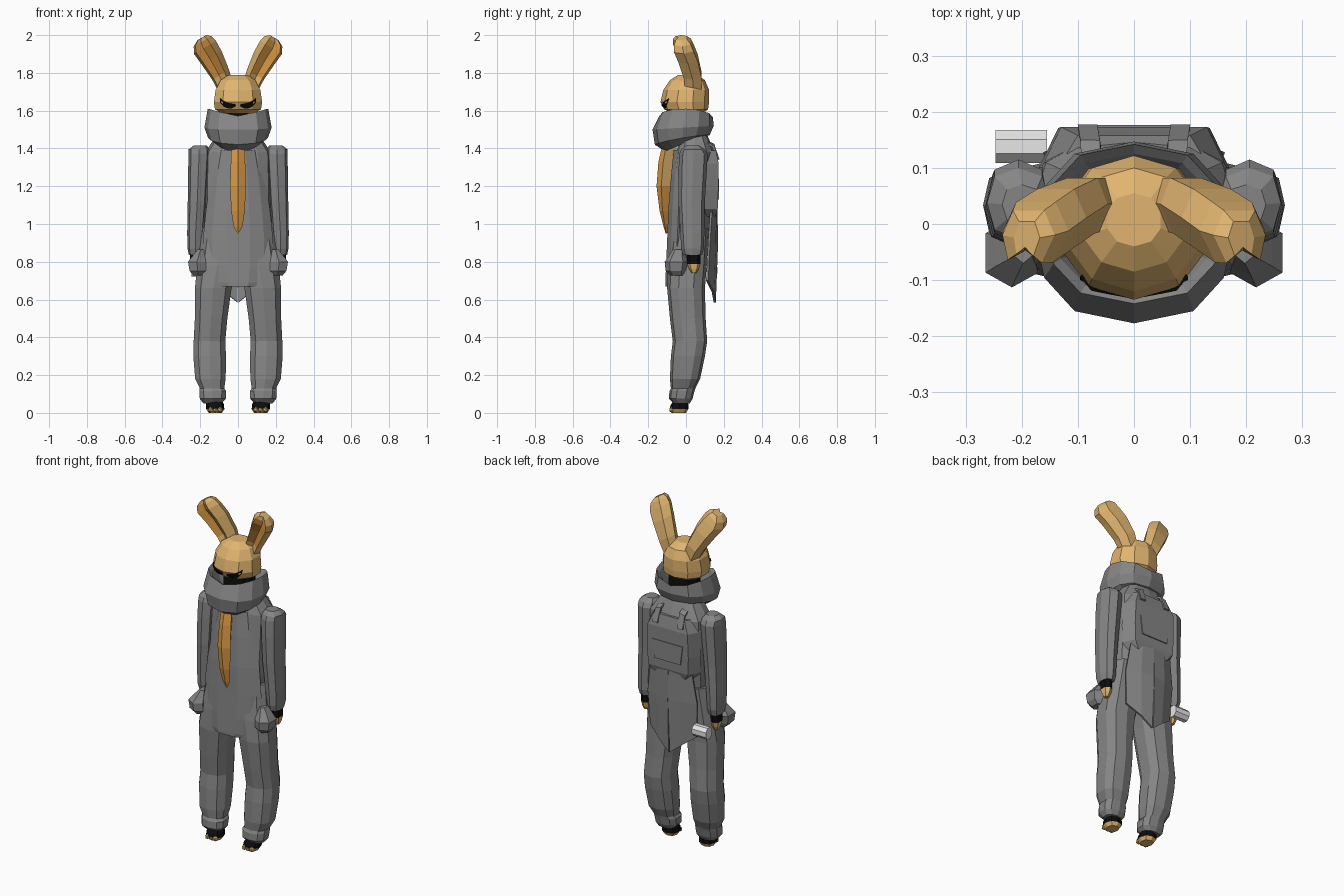
import bpy, bmesh, math
from mathutils import Vector
from mathutils.bvhtree import BVHTree


def material(name, rgb):
    m = bpy.data.materials.new(name)
    m.diffuse_color = (*rgb, 1)
    return m


GREY = material("cloth grey", (0.235, 0.235, 0.235))
TAN = material("fur tan", (0.75, 0.46, 0.16))
ORANGE = material("inner orange", (0.73, 0.33, 0.06))
BLACK = material("black", (0.004, 0.004, 0.004))
PALE = material("pale grey", (0.8, 0.8, 0.8))


def finish(name, bm, mats, rule=None):
    bmesh.ops.recalc_face_normals(bm, faces=bm.faces)
    bm.normal_update()
    if rule:
        for f in bm.faces:
            f.material_index = rule(f)
    me = bpy.data.meshes.new(name)
    bm.to_mesh(me)
    bm.free()
    for m in mats:
        me.materials.append(m)
    ob = bpy.data.objects.new(name, me)
    bpy.context.collection.objects.link(ob)
    return ob


def loft(name, rings, mats, rule=None, loop=False):
    """Skin closed rings of equal size; cap the ends or join last to first."""
    bm = bmesh.new()
    vs = [[bm.verts.new(p) for p in r] for r in rings]
    n = len(vs[0])
    pairs = list(zip(vs, vs[1:])) + ([(vs[-1], vs[0])] if loop else [])
    for a, b in pairs:
        for i in range(n):
            j = (i + 1) % n
            bm.faces.new((a[i], a[j], b[j], b[i]))
    if not loop:
        bm.faces.new(vs[0])
        bm.faces.new(vs[-1])
    return finish(name, bm, mats, rule)


def panel(name, rows, mat, thick=0.012):
    """Open sheet through rows of points, given a thickness."""
    bm = bmesh.new()
    vs = [[bm.verts.new(p) for p in r] for r in rows]
    for a, b in zip(vs, vs[1:]):
        for i in range(len(a) - 1):
            bm.faces.new((a[i], a[i + 1], b[i + 1], b[i]))
    ob = finish(name, bm, [mat])
    mod = ob.modifiers.new("thickness", 'SOLIDIFY')
    mod.thickness = thick
    mod.offset = 0
    return ob


def ring(x0, x1, y0, y1, z, n=8, power=0.8):
    """Rounded-box ring between bounds."""
    pts = []
    for i in range(n):
        a = -math.pi / 2 + i * 2 * math.pi / n
        c, s = math.cos(a), math.sin(a)
        c = math.copysign(abs(c) ** power, c)
        s = math.copysign(abs(s) ** power, s)
        pts.append(((x0 + x1) / 2 + c * (x1 - x0) / 2,
                    (y0 + y1) / 2 + s * (y1 - y0) / 2, z))
    return pts


def mirrored(rings, s):
    return [[(p[0] * s, p[1], p[2]) for p in r] for r in rings]


# head with pointed muzzle and a flat underside
head_spec = [(0.09, -0.07, 0.085, 1.585), (0.128, -0.115, 0.117, 1.607),
             (0.134, -0.135, 0.122, 1.645), (0.124, -0.12, 0.122, 1.71),
             (0.096, -0.085, 0.1, 1.762), (0.05, -0.04, 0.055, 1.79)]
head = loft("head", [ring(-w, w, a, b, z, 10, 0.95) for w, a, b, z in head_spec], [TAN])
hb = bmesh.new()
hb.from_mesh(head.data)
tree = BVHTree.FromBMesh(hb)
hb.free()


def on_face(x, z, off=0.004):
    hit = tree.ray_cast(Vector((x, -1, z)), Vector((0, 1, 0)))[0]
    return (x, hit.y - off, z)


# ears with hollow orange fronts
ear_axis = [(0.055, 0.035, 1.70, 0.042, 0.048), (0.092, 0.03, 1.79, 0.052, 0.055),
            (0.140, 0.005, 1.88, 0.064, 0.060), (0.175, -0.018, 1.935, 0.068, 0.060),
            (0.188, -0.025, 1.967, 0.054, 0.052), (0.191, -0.028, 1.987, 0.027, 0.034)]
ear_cut = [(-1, 0.1), (-0.5, -0.85), (0.15, -0.4), (0.8, -0.75), (1, 0.1), (0.6, 0.95), (-0.6, 0.95)]
side_dir = (0.86, -0.5)
for s, tag in ((1, "right"), (-1, "left")):
    rings = [[(x + u * w * side_dir[0], y + v * d, z + u * w * side_dir[1]) for u, v in ear_cut]
             for x, y, z, w, d in ear_axis]
    ear = loft("ear_" + tag, mirrored(rings, s), [TAN, ORANGE])
    for p in ear.data.polygons:
        p.material_index = int(7 <= p.index < 28 and p.index % 7 in (1, 2))

    # slanted eye and brow plates
    xs = [0.014, 0.035, 0.055, 0.075, 0.094]
    low, top = [1.622, 1.612, 1.614, 1.622, 1.645], [1.632, 1.636, 1.640, 1.65, 1.664]
    panel("eye_" + tag, [[on_face(s * x, z) for x, z in zip(xs, e)] for e in (low, top)], BLACK, 0.006)

    # sleeves with peaked shoulders
    sleeve = [ring(0.19, 0.26, -0.015, 0.085, 0.835), ring(0.185, 0.267, -0.025, 0.095, 0.87),
              ring(0.18, 0.269, -0.03, 0.097, 0.95), ring(0.165, 0.266, -0.04, 0.10, 1.12),
              ring(0.155, 0.264, -0.04, 0.11, 1.28), ring(0.15, 0.262, -0.035, 0.115, 1.37),
              ring(0.15, 0.262, -0.025, 0.10, 1.395), ring(0.165, 0.235, 0.0, 0.07, 1.415)]
    loft("sleeve_" + tag, mirrored(sleeve, s), [GREY])

    # gloved hand with bare fingers
    hand = [ring(0.215, 0.242, 0.03, 0.055, 0.74, 6), ring(0.207, 0.25, 0.016, 0.068, 0.762, 6),
            ring(0.203, 0.255, 0.006, 0.076, 0.788, 6), ring(0.2, 0.257, 0.002, 0.078, 0.85, 6)]
    loft("hand_" + tag, mirrored(hand, s), [TAN, BLACK],
         lambda f: int(f.calc_center_median().z > 0.78))

    # hip pouch
    pouch = [ring(0.18, 0.24, -0.085, -0.01, 0.728, 6), ring(0.165, 0.262, -0.108, 0.0, 0.752, 6),
             ring(0.165, 0.27, -0.113, 0.01, 0.80, 6), ring(0.17, 0.25, -0.095, 0.0, 0.825, 6),
             ring(0.18, 0.215, -0.07, -0.01, 0.865, 6)]
    loft("hip_pouch_" + tag, mirrored(pouch, s), [GREY])

    # baggy trouser leg with gathered cuff
    leg = [ring(0.085, 0.185, -0.065, 0.02, 0.05, 10), ring(0.062, 0.205, -0.09, 0.035, 0.075, 10),
           ring(0.06, 0.208, -0.088, 0.045, 0.115, 10), ring(0.07, 0.205, -0.08, 0.05, 0.13, 10),
           ring(0.062, 0.23, -0.085, 0.075, 0.18, 10), ring(0.06, 0.24, -0.08, 0.10, 0.30, 10),
           ring(0.064, 0.238, -0.07, 0.112, 0.38, 10), ring(0.053, 0.232, -0.085, 0.104, 0.50, 10),
           ring(0.03, 0.232, -0.10, 0.10, 0.66, 10), ring(0.0, 0.22, -0.095, 0.11, 0.78, 10),
           ring(-0.01, 0.19, -0.07, 0.12, 0.98, 10)]
    loft("trouser_leg_" + tag, mirrored(leg, s), [GREY])

    # foot wrap and bare toes
    foot = [ring(0.085, 0.155, -0.075, 0.0, 0.0), ring(0.072, 0.168, -0.088, 0.012, 0.02),
            ring(0.075, 0.17, -0.08, 0.012, 0.045), ring(0.085, 0.165, -0.06, 0.01, 0.07)]
    loft("foot_" + tag, mirrored(foot, s), [TAN, BLACK],
         lambda f: int(f.calc_center_median().z > 0.015))
    for k, x in enumerate((0.095, 0.12, 0.145)):
        bm = bmesh.new()
        bmesh.ops.create_icosphere(bm, subdivisions=1, radius=0.016)
        bmesh.ops.translate(bm, verts=bm.verts, vec=(s * x, -0.075, 0.016))
        finish(f"toe_{tag}_{k + 1}", bm, [TAN])

    # half of the split coat tail
    tail = [[(0, 0.160, 1.10), (0.07, 0.158, 1.10), (0.13, 0.135, 1.10)],
            [(0, 0.164, 0.90), (0.08, 0.152, 0.90), (0.16, 0.122, 0.90)],
            [(0.003, 0.152, 0.585), (0.07, 0.142, 0.64), (0.15, 0.112, 0.70)]]
    panel("coat_tail_" + tag, mirrored(tail, s), GREY)

    # shoulder strap over the back
    strap = [[(0.055, 0.06, 1.46), (0.09, 0.06, 1.455)],
             [(0.06, 0.145, 1.42), (0.095, 0.145, 1.41)], [(0.065, 0.172, 1.34), (0.10, 0.172, 1.34)]]
    panel("strap_" + tag, mirrored(strap, s), GREY)

# jacket body
body = [(0.16, -0.08, 0.12, 0.88), (0.178, -0.088, 0.135, 1.02), (0.18, -0.075, 0.15, 1.15),
        (0.178, -0.06, 0.155, 1.30), (0.175, -0.05, 0.15, 1.38), (0.14, -0.04, 0.13, 1.43),
        (0.09, -0.03, 0.10, 1.50)]
loft("jacket_body", [ring(-w, w, a, b, z, 12, 0.75) for w, a, b, z in body], [GREY])

# long front apron
rows = []
for w, yf, z in ((0.11, -0.062, 1.39), (0.14, -0.076, 1.25), (0.165, -0.09, 1.08),
                 (0.182, -0.096, 0.92), (0.178, -0.102, 0.78), (0.155, -0.106, 0.69), (0.135, -0.106, 0.67)):
    rows.append([(w * t, yf + 0.055 * abs(t) ** 3, z) for t in (-1, -0.75, -0.35, 0.35, 0.75, 1)])
panel("front_apron", rows, GREY)

# back pack panel with lower flap
pack = [(0.10, 0.155, 1.04), (0.13, 0.168, 1.08), (0.135, 0.171, 1.18), (0.13, 0.173, 1.32), (0.10, 0.158, 1.39)]
loft("back_pack", [[(-w - 0.035, 0.10, z), (w + 0.035, 0.10, z), (w, y, z), (-w, y, z)]
                   for w, y, z in pack], [GREY])
panel("pack_flap", [[(-0.10, 0.173, 1.24), (0.10, 0.173, 1.24)],
                    [(-0.085, 0.173, 1.13), (0.085, 0.173, 1.13)]], GREY, 0.006)

# wide cowl collar: lower hem, bulge, rim, then inside wall
cowl = []
for cy, rx, ry, zf, zb, lift in ((-0.02, 0.10, 0.09, 1.385, 1.46, 0), (-0.02, 0.158, 0.145, 1.42, 1.47, 0.01),
                                 (-0.015, 0.178, 0.162, 1.50, 1.52, 0), (0.0, 0.160, 0.142, 1.572, 1.565, 0.042),
                                 (0.0, 0.145, 0.125, 1.562, 1.55, 0.035), (0.0, 0.10, 0.09, 1.47, 1.49, 0)):
    r = []
    for i in range(12):
        a = -math.pi / 2 + i * math.pi / 6
        c, s = math.cos(a), math.sin(a)
        r.append((rx * math.copysign(abs(c) ** 0.75, c), cy + ry * s,
                  (zf + zb) / 2 + (zb - zf) / 2 * s + lift * abs(c)))
    cowl.append(r)
loft("cowl_collar", cowl, [GREY], loop=True)

# dark neck inside the cowl
loft("neck", [ring(-0.085, 0.085, -0.06, 0.09, z) for z in (1.46, 1.592)], [BLACK])

# hanging leaf-shaped scarf end, paler behind its upper half
leaf = [(0.034, -0.125, -0.05, 1.42), (0.038, -0.146, -0.055, 1.33), (0.042, -0.156, -0.068, 1.20),
        (0.036, -0.14, -0.085, 1.07), (0.024, -0.12, -0.09, 0.99), (0.004, -0.108, -0.10, 0.95)]
loft("scarf_end", [[(0, a, z), (w, a * 0.72 + b * 0.28, z), (0, b, z), (-w, a * 0.72 + b * 0.28, z)]
                   for w, a, b, z in leaf], [ORANGE, TAN],
     lambda f: int(f.normal.y > 0.05 and f.calc_center_median().z > 1.2))

# pale canister by the left hip
loft("canister", [[(x, 0.138 + 0.032 * math.cos(i * math.pi / 4 + 0.39),
                    0.755 + 0.036 * math.sin(i * math.pi / 4 + 0.39)) for i in range(8)]
                  for x in (-0.247, -0.155)], [PALE])
